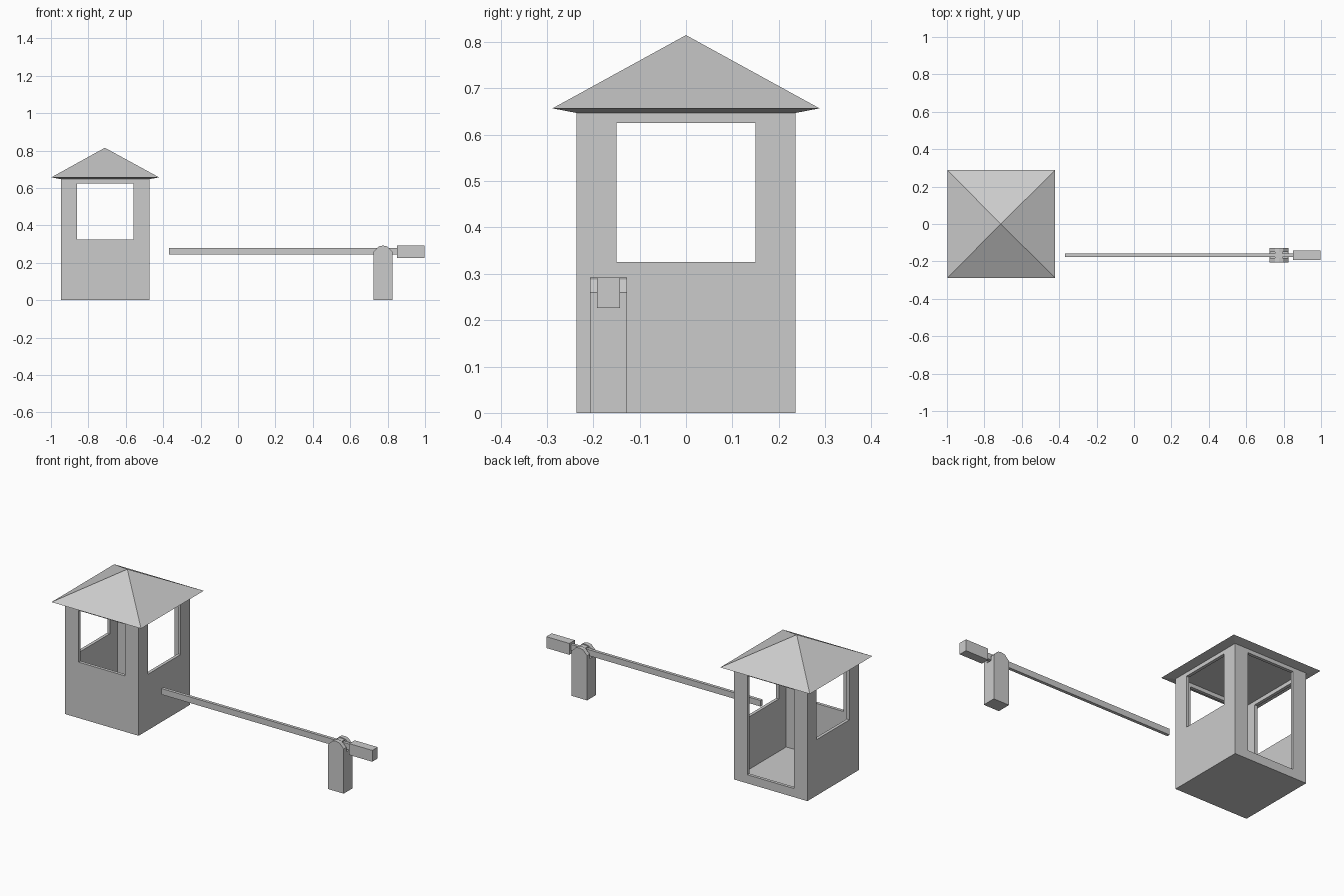
import bpy, bmesh
from mathutils import Matrix, Vector

if "Cube" in bpy.data.objects:
    bpy.data.objects.remove(bpy.data.objects["Cube"])

BX, HW, T = -0.71, 0.236, 0.018      # booth centre, half width, wall thickness
AY = -0.167                          # barrier line in y


def finish(name, bm):
    bmesh.ops.recalc_face_normals(bm, faces=bm.faces[:])
    me = bpy.data.meshes.new(name)
    bm.to_mesh(me)
    bm.free()
    ob = bpy.data.objects.new(name, me)
    bpy.context.collection.objects.link(ob)
    return ob


def box(name, lo, hi):
    lo, hi = Vector(lo), Vector(hi)
    bm = bmesh.new()
    bmesh.ops.create_cube(bm, size=1, matrix=Matrix.Translation((lo + hi) / 2)
                          @ Matrix.Diagonal((*(hi - lo), 1)))
    return finish(name, bm)


def prism(name, profile, y0, y1):
    """Extrude an x-z profile along y."""
    bm = bmesh.new()
    face = bm.faces.new([bm.verts.new((x, y0, z)) for x, z in profile])
    ext = bmesh.ops.extrude_face_region(bm, geom=[face])["geom"]
    bmesh.ops.translate(bm, vec=(0, y1 - y0, 0),
                        verts=[v for v in ext if isinstance(v, bmesh.types.BMVert)])
    return finish(name, bm)


def cut(ob, cutter):
    cutter.hide_render = True
    cutter.hide_set(True)
    mod = ob.modifiers.new("cut", "BOOLEAN")
    mod.operation, mod.object, mod.solver = "DIFFERENCE", cutter, "EXACT"


# Hollow booth: three windows and a doorway at the back
booth = box("booth_walls", (BX - HW, -HW, 0), (BX + HW, HW, 0.647))
i = HW - T
cut(booth, box("room_cutter", (BX - i, -i, 0.02), (BX + i, i, 0.7)))
cut(booth, box("side_window_cutter", (BX - 0.4, -0.15, 0.325), (BX + 0.4, 0.15, 0.625)))
cut(booth, box("front_window_cutter", (BX - 0.15, -0.4, 0.325), (BX + 0.15, 0, 0.625)))
cut(booth, box("door_cutter", (BX - 0.15, 0, 0.05), (BX + 0.15, 0.4, 0.625)))

# Pyramid roof with a shallow sloping underside
bm = bmesh.new()
rings = [[bm.verts.new((BX + sx * h, sy * h, z))
          for sx, sy in ((-1, -1), (1, -1), (1, 1), (-1, 1))]
         for h, z in ((HW, 0.647), (0.288, 0.657))]
apex = bm.verts.new((BX - 0.002, 0, 0.815))
bm.faces.new(rings[0])
for k in range(4):
    n = (k + 1) % 4
    bm.faces.new((rings[0][k], rings[0][n], rings[1][n], rings[1][k]))
    bm.faces.new((rings[1][k], rings[1][n], apex))
finish("booth_roof", bm)

# Barrier post with chamfered top and a slot for the arm
post = prism("barrier_post", [(0.725, 0), (0.825, 0), (0.825, 0.26), (0.797, 0.288),
                              (0.775, 0.292), (0.753, 0.288), (0.725, 0.26)],
             AY - 0.04, AY + 0.04)
cut(post, box("slot_cutter", (0.7, AY - 0.016, 0.235), (0.85, AY + 0.016, 0.35)))

# Pivot block, arm and counterweight
box("pivot_block", (0.755, AY - 0.016, 0.235), (0.795, AY + 0.016, 0.286))
box("barrier_arm", (-0.37, AY - 0.009, 0.245), (0.86, AY + 0.009, 0.28))
box("counterweight", (0.85, AY - 0.025, 0.226), (0.998, AY + 0.025, 0.292))
